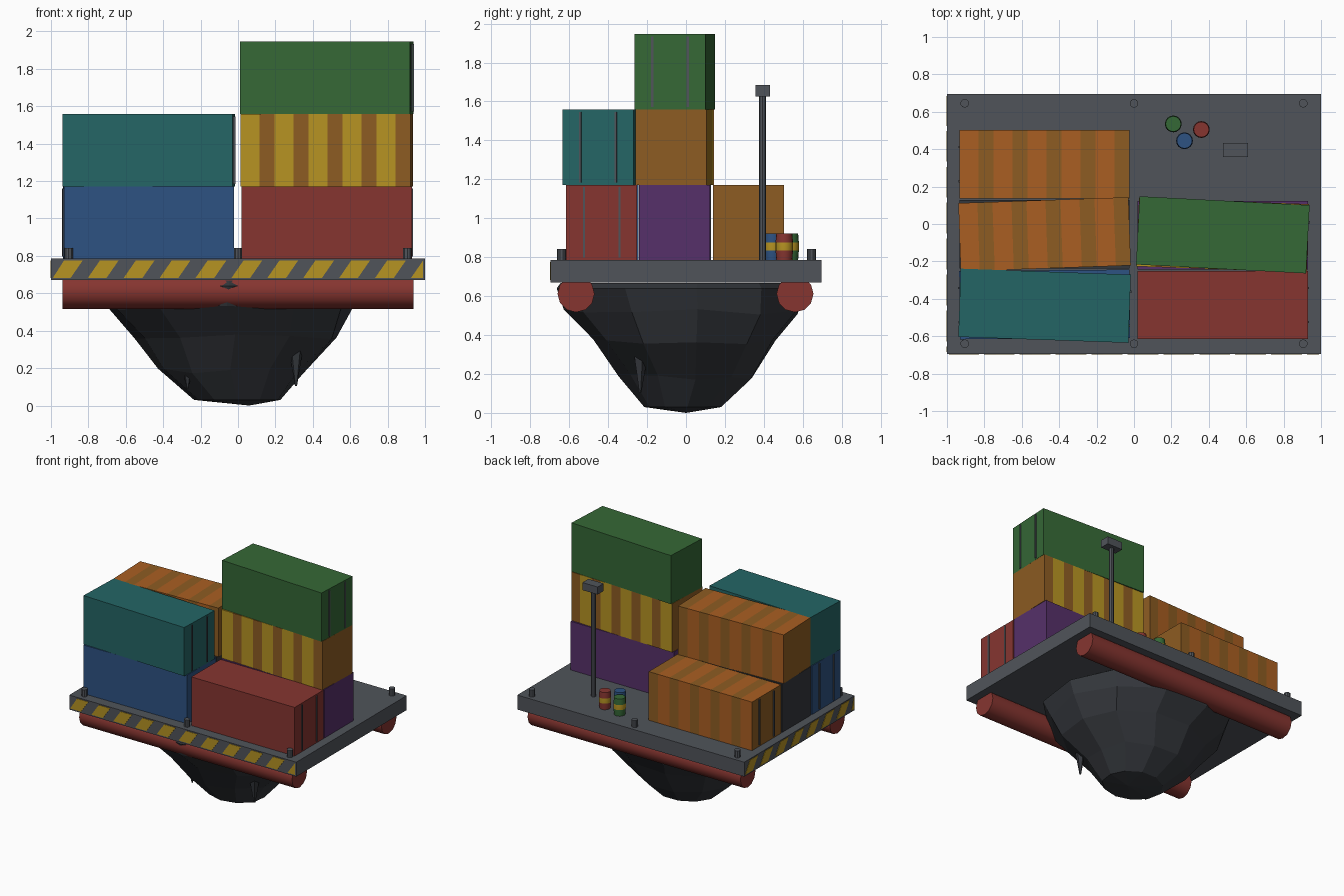
import bpy, bmesh, math, random
from mathutils import Matrix, Vector

if "Cube" in bpy.data.objects:
    bpy.data.objects.remove(bpy.data.objects["Cube"])

random.seed(4)


def linear(c):
    c /= 255
    return c / 12.92 if c < 0.04045 else ((c + 0.055) / 1.055) ** 2.4


def material(name, r, g, b):
    m = bpy.data.materials.new(name)
    m.diffuse_color = (linear(r), linear(g), linear(b), 1)
    m.use_nodes = True
    m.node_tree.nodes["Principled BSDF"].inputs["Base Color"].default_value = m.diffuse_color
    return m


GREY = material("deck_grey", 80, 84, 90)
ROCK = material("dark_rock", 52, 55, 60)
RED = material("red", 134, 53, 48)
BLUE = material("blue", 45, 82, 130)
TEAL = material("teal", 36, 101, 101)
GREEN = material("green", 53, 104, 54)
YELLOW = material("yellow", 182, 147, 34)
ORANGE = material("orange", 170, 95, 34)
BROWN = material("brown_band", 141, 92, 34)
PURPLE = material("purple", 86, 48, 106)


def finish(bm, name, mats, loc=(0, 0, 0), rot_z=0):
    bmesh.ops.recalc_face_normals(bm, faces=bm.faces)
    me = bpy.data.meshes.new(name)
    bm.to_mesh(me)
    bm.free()
    for m in mats:
        me.materials.append(m)
    ob = bpy.data.objects.new(name, me)
    ob.location = loc
    ob.rotation_euler.z = math.radians(rot_z)
    bpy.context.collection.objects.link(ob)
    return ob


def add_box(bm, size, centre=(0, 0, 0), mat=0):
    m = Matrix.Translation(centre) @ Matrix.Diagonal((*size, 1))
    vs = bmesh.ops.create_cube(bm, size=1, matrix=m)["verts"]
    for f in {f for v in vs for f in v.link_faces}:
        f.material_index = mat


def box(name, size, loc, mat):
    bm = bmesh.new()
    add_box(bm, size)
    return finish(bm, name, [mat], loc)


def cylinder(name, r, depth, loc, mat, sides=12, along_x=False, r2=None):
    bm = bmesh.new()
    rot = Matrix.Rotation(math.pi / 2, 4, 'Y') if along_x else Matrix()
    bmesh.ops.create_cone(bm, cap_ends=True, segments=sides, radius1=r,
                          radius2=r if r2 is None else r2, depth=depth, matrix=rot)
    ob = finish(bm, name, [mat], loc)
    if sides >= 12:
        smooth(ob)
    return ob


def smooth(ob):
    bpy.ops.object.select_all(action='DESELECT')
    bpy.context.view_layer.objects.active = ob
    ob.select_set(True)
    bpy.ops.object.shade_smooth_by_angle(angle=math.radians(40))


# Deck slab
DECK = 0.785
box("deck", (2, 1.39, 0.115), (0, 0, DECK - 0.0575), GREY)


# Slanted hazard stripes on the front and left edges
def hazard(name, half, rot_z, dist):
    bm = bmesh.new()
    for i in range(int(2 * half / 0.192) + 1):
        s = -half - 0.005 + i * 0.192
        corners = [(s, 0.682), (s + 0.1, 0.682), (s + 0.165, 0.776), (s + 0.065, 0.776)]
        pts = [(max(-half, min(half, x)), z) for x, z in corners]
        if pts[1][0] - pts[0][0] < 0.01:
            continue
        f = bm.faces.new([bm.verts.new((x, -dist - 0.003, z)) for x, z in pts])
        back = [bm.verts.new((x, -dist + 0.002, z)) for x, z in pts]
        front = list(f.verts)
        for k in range(4):
            j = (k + 1) % 4
            bm.faces.new((front[k], front[j], back[j], back[k]))
    finish(bm, name, [YELLOW], rot_z=rot_z)


hazard("front_hazard_stripes", 0.99, 0, 0.695)
hazard("left_hazard_stripes", 0.685, -90, 1.0)

# Tubes under the long edges
for side, y in (("front", -0.565), ("back", 0.56)):
    cylinder(side + "_tube", 0.095, 1.875, (0, y, 0.612), RED, 12, along_x=True)

# Faceted rock keel: elliptical rings of (z, centre x, centre y, radius x, radius y)
rings = [(0.668, -0.03, -0.01, 0.64, 0.62), (0.64, -0.03, -0.02, 0.69, 0.655),
         (0.52, -0.04, -0.01, 0.65, 0.60), (0.37, 0.0, 0.0, 0.54, 0.48),
         (0.18, -0.03, 0.01, 0.39, 0.345), (0.03, 0.0, -0.015, 0.23, 0.205)]
SIDES = 11
bm = bmesh.new()
loops = []
for z, cx, cy, rx, ry in rings:
    loop = []
    for k in range(SIDES):
        a = 2 * math.pi * (k + 0.2) / SIDES
        j = random.uniform(0.97, 1.04)
        dz = random.uniform(-0.018, 0.018) if 0.1 < z < 0.6 else 0
        loop.append(bm.verts.new((cx + rx * j * math.cos(a), cy + ry * j * math.sin(a), z + dz)))
    loops.append(loop)
for lo, hi in zip(loops, loops[1:]):
    for k in range(SIDES):
        n = (k + 1) % SIDES
        bm.faces.new((lo[k], lo[n], hi[n], hi[k]))
bm.faces.new(loops[0])
tip = bm.verts.new((0.06, 0, 0))
for k in range(SIDES):
    bm.faces.new((loops[-1][k], loops[-1][(k + 1) % SIDES], tip))
finish(bm, "rock_keel", [ROCK])

# Hanging rock spikes
cylinder("rock_spike_large", 0.006, 0.23, (0.31, -0.235, 0.22), ROCK, 5, r2=0.045)
cylinder("rock_spike_small", 0.004, 0.09, (-0.27, -0.19, 0.135), ROCK, 5, r2=0.025)

# Cargo containers
L, W, H = 0.91, 0.365, 0.387


def container(name, mat, x, y, level, rot=0, bands=False, bars=0):
    bm = bmesh.new()
    add_box(bm, (L, W, H))
    if bands:
        # Slice along the length, then darken alternate slices and both ends
        pitch = L / 5
        cuts = [-L / 2 + pitch * (i + t) for i in range(5) for t in (0, 0.56)][1:]
        for c in cuts:
            bmesh.ops.bisect_plane(bm, geom=bm.verts[:] + bm.edges[:] + bm.faces[:],
                                   plane_co=(c, 0, 0), plane_no=(1, 0, 0))
        for f in bm.faces:
            t = ((f.calc_center_median().x + L / 2) / pitch) % 1
            f.material_index = 1 if t > 0.56 or abs(f.normal.x) > 0.5 else 0
    # Locking bars on the door end
    if bars:
        for s in (-1, 1):
            add_box(bm, (0.012, 0.012, H - 0.025), (bars * L / 2, s * W / 4, 0), 2)
    finish(bm, name, [mat, BROWN, GREY], (x, y, DECK + H * (level + 0.5)), rot)


XL, XR = -0.478, 0.475
container("blue_container", BLUE, XL, -0.43, 0, 0.5, bars=-1)
container("teal_container", TEAL, XL, -0.437, 1, -2, bars=1)
container("dark_container", ROCK, XL, -0.055, 0)
container("upper_orange_container", ORANGE, XL, -0.055, 1, 2, bands=True)
container("lower_orange_container", ORANGE, XL, 0.32, 0, 0, bands=True, bars=-1)
container("red_container", RED, XR, -0.433, 0, 0, bars=1)
container("purple_container", PURPLE, XR, -0.06, 0)
container("yellow_container", YELLOW, XR, -0.06, 1, -2, bands=True)
container("green_container", GREEN, XR, -0.058, 2, -3, bars=1)

# Mooring posts
for i, x in enumerate((-0.905, 0, 0.905)):
    for j, y in enumerate((-0.64, 0.645)):
        cylinder(f"mooring_post_{i}_{j}", 0.023, 0.056, (x, y, DECK + 0.028), GREY, 10)

# Lamp mast
cylinder("mast_pole", 0.018, 0.85, (0.54, 0.392, DECK + 0.425), GREY, 8)
box("mast_lamp", (0.135, 0.075, 0.06), (0.543, 0.395, 1.655), GREY)


# Barrels with a yellow middle band
def barrel(name, mat, x, y):
    profile = [(0.041, 0), (0.045, 0.05), (0.045, 0.09), (0.041, 0.137)]
    bm = bmesh.new()
    n = 16
    loops = [[bm.verts.new((r * math.cos(2 * math.pi * k / n), r * math.sin(2 * math.pi * k / n), z))
              for k in range(n)] for r, z in profile]
    for i in range(3):
        for k in range(n):
            m = (k + 1) % n
            f = bm.faces.new((loops[i][k], loops[i][m], loops[i + 1][m], loops[i + 1][k]))
            f.material_index = 1 if i == 1 else 0
    bm.faces.new(loops[0])
    bm.faces.new(loops[-1])
    smooth(finish(bm, name, [mat, YELLOW], (x, y, DECK)))


barrel("green_barrel", GREEN, 0.21, 0.535)
barrel("red_barrel", RED, 0.36, 0.505)
barrel("blue_barrel", BLUE, 0.27, 0.445)
